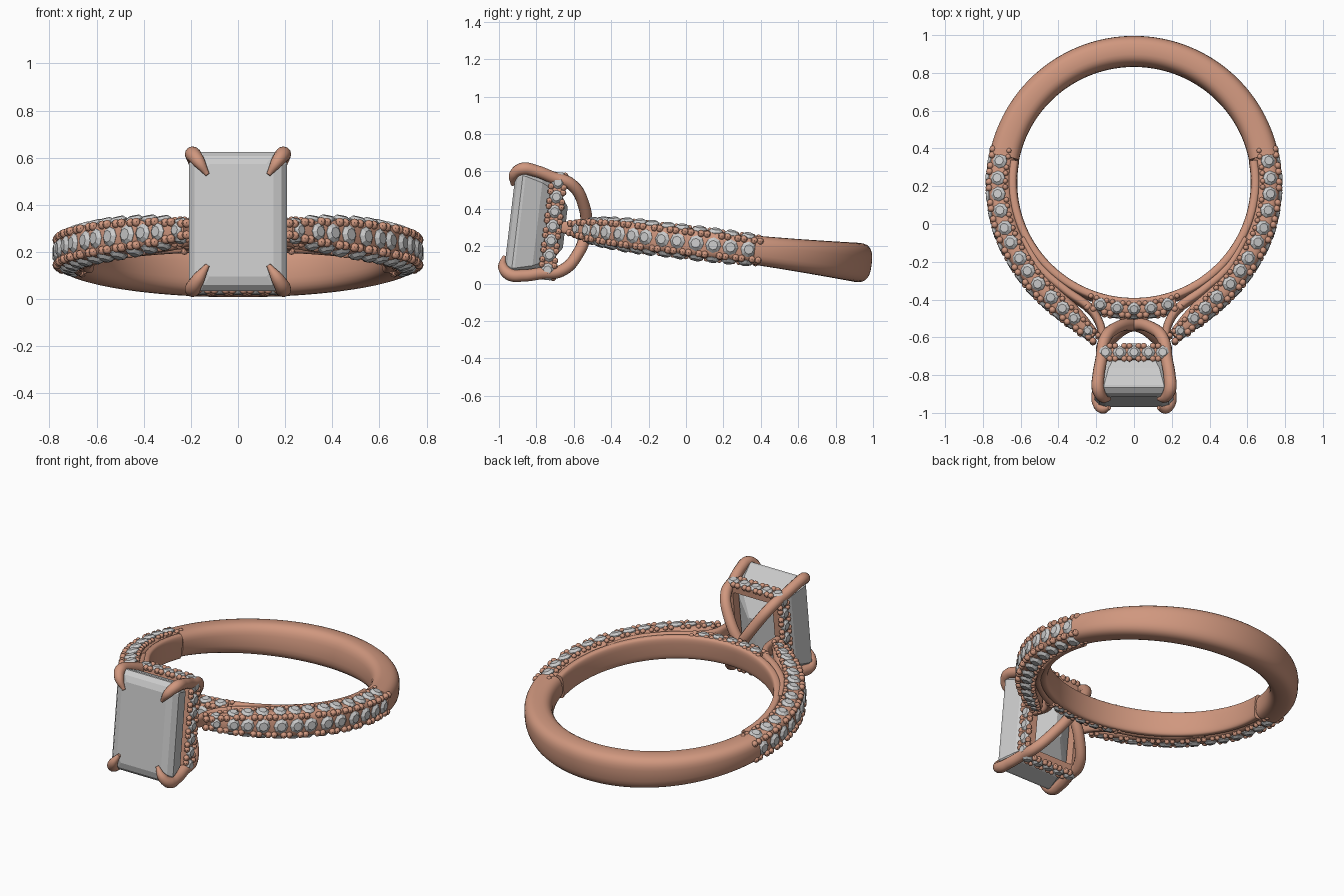
import bpy, bmesh, math
from mathutils import Vector, Matrix

if "Cube" in bpy.data.objects:
    bpy.data.objects.remove(bpy.data.objects["Cube"])

TILT = Matrix.Translation((0, 0, 0.223)) @ Matrix.Rotation(math.radians(-6.8), 4, 'X')
W = Vector((0, 0, 1))
CY = 0.22                                   # centre of the finger hole

gold = bpy.data.materials.new("rose_gold")
gold.diffuse_color = (0.63, 0.31, 0.21, 1)
gold.use_nodes = True
gold.node_tree.nodes["Principled BSDF"].inputs["Base Color"].default_value = gold.diffuse_color


def finish(name, bm, metal=True, mirror=False, smooth=True):
    bmesh.ops.recalc_face_normals(bm, faces=bm.faces)
    me = bpy.data.meshes.new(name)
    bm.to_mesh(me)
    bm.free()
    ob = bpy.data.objects.new(name, me)
    bpy.context.collection.objects.link(ob)
    ob.matrix_world = TILT
    if metal:
        me.materials.append(gold)
    if mirror:
        ob.modifiers.new("mirror", 'MIRROR').use_axis[0] = True
    if smooth:
        bpy.ops.object.select_all(action='DESELECT')
        ob.select_set(True)
        bpy.context.view_layer.objects.active = ob
        bpy.ops.object.shade_smooth_by_angle(angle=math.radians(40))
    return ob


def loft(rings, closed=False):
    bm = bmesh.new()
    vs = [[bm.verts.new(p) for p in r] for r in rings]
    n = len(vs[0])
    for i in range(len(vs) if closed else len(vs) - 1):
        a, b = vs[i], vs[(i + 1) % len(vs)]
        for j in range(n):
            k = (j + 1) % n
            bm.faces.new((a[j], a[k], b[k], b[j]))
    if not closed:
        bm.faces.new(vs[0])
        bm.faces.new(vs[-1])
    return bm


def arc(a0, a1, r, hr, hw, n=60):
    """Stations (x, y, half radial, half width) along an arc; hw may be a function."""
    out = []
    for i in range(n + 1):
        a = math.radians(a0 + (a1 - a0) * i / n)
        h = hw(a) if callable(hw) else hw
        out.append(Vector((r * math.cos(a), CY + r * math.sin(a), hr, h)))
    return out


def spline(pts, n=10):
    p = [Vector(q) for q in pts]
    p = [2 * p[0] - p[1]] + p + [2 * p[-1] - p[-2]]
    out = []
    for i in range(1, len(p) - 2):
        a, b, c, d = p[i - 1:i + 3]
        for k in range(n):
            t = k / n
            out.append(0.5 * (2 * b + (c - a) * t + (2 * a - 5 * b + 4 * c - d) * t * t
                              + (3 * b - a - 3 * c + d) * t ** 3))
    return out + [p[-2]]


def frames(path):
    """Position, outward normal, tangent and half sizes for a counter-clockwise path."""
    out = []
    for i, s in enumerate(path):
        t = (path[min(i + 1, len(path) - 1)] - path[max(i - 1, 0)])
        t = Vector((t[0], t[1], 0)).normalized()
        out.append((Vector((s[0], s[1], 0)), Vector((t.y, -t.x, 0)), t, s[2], s[3]))
    return out


def sweep(path, power=3.0, n=28):
    def se(c):
        return math.copysign(abs(c) ** (2 / power), c)
    angs = [2 * math.pi * j / n for j in range(n)]
    return loft([[p + nn * hr * se(math.cos(a)) + W * hw * se(math.sin(a)) for a in angs]
                 for p, nn, t, hr, hw in frames(path)])


def gem(bm, pos, normal, r):
    q = normal.to_track_quat('Z', 'Y')
    rings = []
    for rad, h in ((0.6, 0.42), (1, 0.08), (1, -0.1)):
        rings.append([bm.verts.new(pos + q @ Vector((r * rad * math.cos(k * math.pi / 4),
                      r * rad * math.sin(k * math.pi / 4), h * r))) for k in range(8)])
    bm.faces.new(rings[0])
    bm.faces.new(rings[2])
    for a, b in zip(rings, rings[1:]):
        for j in range(8):
            bm.faces.new((a[j], a[j - 1], b[j - 1], b[j]))


def bead(bm, pos, r):
    bmesh.ops.create_uvsphere(bm, u_segments=8, v_segments=6, radius=r,
                              matrix=Matrix.Translation(pos))


def pave(name, path, count, size, mirror=False):
    """Three rows of stones along a path with paired beads between them."""
    fr = frames(path)
    d = [0]
    for a, b in zip(fr, fr[1:]):
        d.append(d[-1] + (b[0] - a[0]).length)

    def at(s):
        return fr[min(range(len(d)), key=lambda i: abs(d[i] - s * d[-1]))]
    g, b = bmesh.new(), bmesh.new()
    for i in range(count):
        p, n, t, hr, hw = at((i + 0.5) / count)
        k = size * min(1, 0.35 + 0.65 * hw / 0.07)
        gem(g, p + n * (hr - 0.004), n, k * 1.08)
        for s in (1, -1):
            gem(g, p + n * hr * 0.2 + W * s * (hw - 0.002), (n * 0.3 + W * s).normalized(), k)
    for i in range(count + 1):
        p, n, t, hr, hw = at(i / count)
        for s in (1, -1):
            for e in (-0.016, 0.016):
                bead(b, p + t * e + n * hr * 0.92 + W * s * hw * 0.72, 0.019)
                bead(b, p + t * e - n * hr * 0.4 + W * s * (hw + 0.001), 0.015)
    finish(name + "_stones", g, False, mirror, False)
    finish(name + "_beads", b, True, mirror)


# Plain back band, widening towards the back
finish("back_band", sweep(arc(11, 169, 0.70, 0.08,
       lambda a: 0.075 + 0.03 * max(0, math.sin(a)) ** 1.5, 80), 2.8))
# Thin inner liner closing the finger hole at the front
finish("inner_liner", sweep(arc(170, 370, 0.643, 0.025, 0.073, 90), 3.5))

# Stone-set shoulders, running from the head to the back band
shoulder = spline([(0.21, -0.595, 0.03, 0.035), (0.31, -0.50, 0.05, 0.058),
                   (0.43, -0.39, 0.06, 0.07), (0.54, -0.265, 0.065, 0.076),
                   (0.64, -0.10, 0.065, 0.076), (0.69, 0.05, 0.065, 0.076),
                   (0.708, 0.22, 0.065, 0.074), (0.69, 0.37, 0.065, 0.07)])
finish("shoulders", sweep(shoulder), mirror=True)
pave("shoulder", shoulder, 13, 0.039, True)

# Smooth inner rails sweeping up to the head
rail = spline([(0.165, -0.67, 0.02, 0.03), (0.175, -0.55, 0.022, 0.045),
               (0.235, -0.45, 0.024, 0.06), (0.36, -0.36, 0.026, 0.072),
               (0.50, -0.235, 0.026, 0.074), (0.59, -0.08, 0.022, 0.074)])
finish("shoulder_rails", sweep(rail), mirror=True)

# Stone-set bridge under the head
bridge = arc(-109, -71, 0.67, 0.045, 0.066, 40)
finish("bridge", sweep(bridge))
pave("bridge", bridge, 5, 0.036)


# Rectangular halo frame
def rect(hx, hw, v, rad, n=5):
    out = []
    for q, (sx, sz) in enumerate(((1, 1), (-1, 1), (-1, -1), (1, -1))):
        for k in range(n):
            a = math.pi / 2 * (q + k / (n - 1))
            out.append(Vector((sx * (hx - rad) + rad * math.cos(a), v,
                               sz * (hw - rad) + rad * math.sin(a))))
    return out


finish("halo_frame", loft([rect(0.185, 0.275, -0.682, 0.035), rect(0.185, 0.275, -0.752, 0.035),
                           rect(0.135, 0.225, -0.755, 0.015), rect(0.135, 0.225, -0.68, 0.015)], True))
g, b = bmesh.new(), bmesh.new()
for s in (1, -1):
    for along, out, count, half, edge in ((Vector((1, 0, 0)), W * s, 5, 0.19, 0.275),
                                          (W, Vector((s, 0, 0)), 7, 0.275, 0.185)):
        step = 2 * half / count
        for i in range(count + 1):
            c = out * edge + Vector((0, -0.717, 0)) + along * (i * step - half)
            if i < count:
                gem(g, c + along * step / 2, out, 0.036)
            if 0 < i < count:
                for dv in (-0.034, 0.034):
                    for e in (-0.014, 0.014):
                        bead(b, c + along * e + Vector((0, dv, 0)), 0.017)
finish("halo_stones", g, False, smooth=False)
finish("halo_beads", b)

# Large step-cut centre stone
stone = [rect(hx, hw, v, c, 2) for hx, hw, v, c in (
    (0.150, 0.240, -0.948, 0.03), (0.185, 0.275, -0.935, 0.04), (0.208, 0.297, -0.908, 0.05),
    (0.208, 0.297, -0.893, 0.05), (0.180, 0.268, -0.80, 0.045), (0.125, 0.215, -0.72, 0.03),
    (0.02, 0.11, -0.65, 0.01))]
finish("centre_stone", loft(stone), False, smooth=False)

# Two crossing basket wires ending in claws over the stone's corners
half = [(0.0, -0.54, 1), (0.45, -0.565, 1), (0.82, -0.645, 1), (0.91, -0.75, 1),
        (0.99, -0.84, 1), (1.0, -0.915, 1.05), (0.88, -0.955, 0.85), (0.68, -0.957, 0.3)]
for name, sign in (("rising_claw_wire", 1), ("falling_claw_wire", -1)):
    pts = [(-s, v, r) for s, v, r in half[:0:-1]] + half
    cu = bpy.data.curves.new(name, 'CURVE')
    cu.dimensions = '3D'
    cu.bevel_depth = 0.032
    cu.bevel_resolution = 4
    cu.resolution_u = 8
    cu.use_fill_caps = True
    sp = cu.splines.new('BEZIER')
    sp.bezier_points.add(len(pts) - 1)
    for bp, (s, v, r) in zip(sp.bezier_points, pts):
        bp.co = (0.19 * s, v, 0.284 * s * sign)
        bp.radius = r
        bp.handle_left_type = bp.handle_right_type = 'AUTO'
    cu.materials.append(gold)
    ob = bpy.data.objects.new(name, cu)
    bpy.context.collection.objects.link(ob)
    ob.matrix_world = TILT
    bpy.ops.object.select_all(action='DESELECT')
    ob.select_set(True)
    bpy.context.view_layer.objects.active = ob
    bpy.ops.object.convert(target='MESH')
    bpy.ops.object.shade_smooth_by_angle(angle=math.radians(50))
